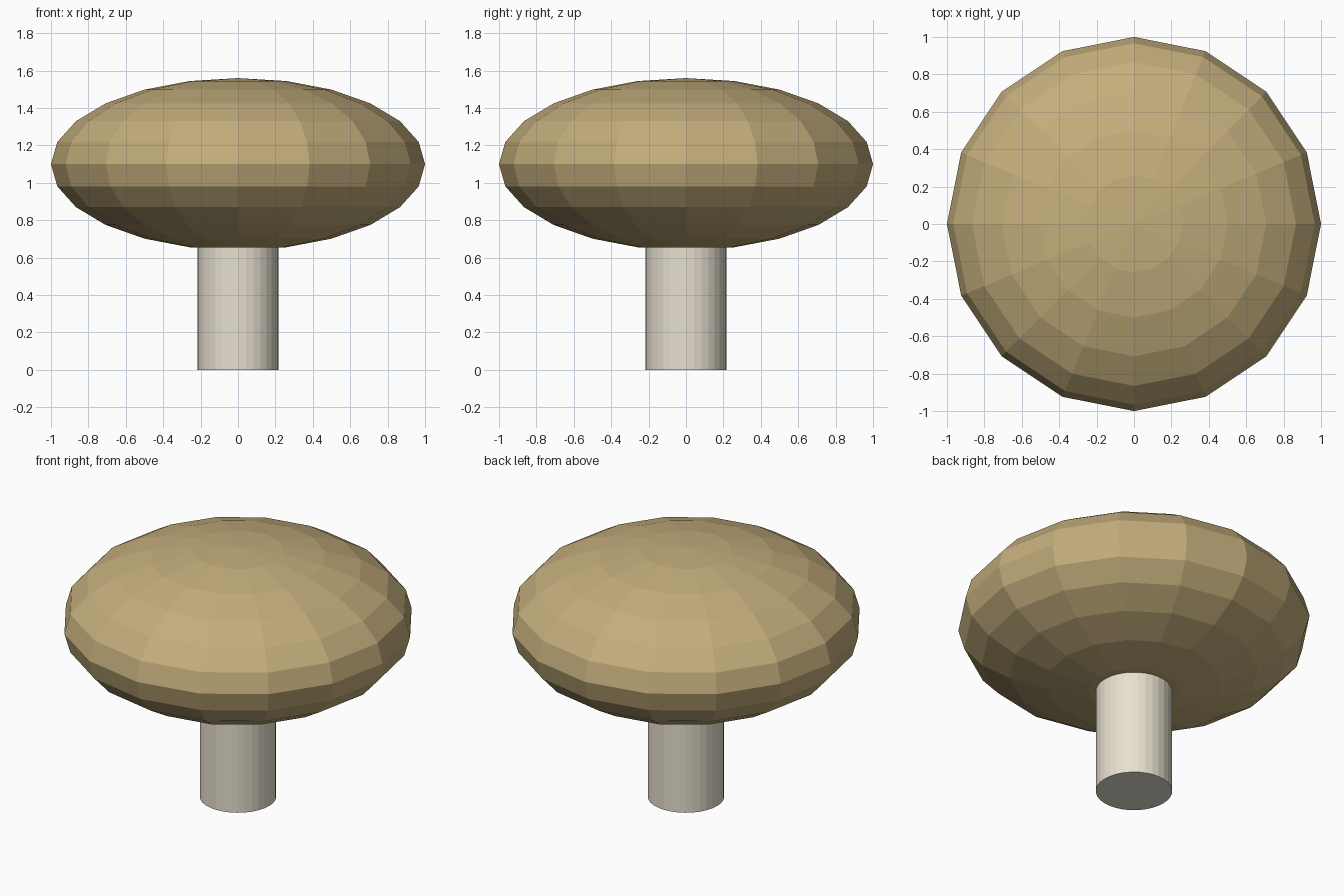
import bpy

if "Cube" in bpy.data.objects:
    bpy.data.objects.remove(bpy.data.objects["Cube"])


def paint(obj, name, color):
    mat = bpy.data.materials.new(name)
    mat.diffuse_color = (*color, 1.0)
    mat.use_nodes = True
    mat.node_tree.nodes["Principled BSDF"].inputs["Base Color"].default_value = mat.diffuse_color
    obj.data.materials.append(mat)


# Round stem, tucked slightly into the cap
STEM_HEIGHT = 0.75
bpy.ops.mesh.primitive_cylinder_add(vertices=32, radius=0.217, depth=STEM_HEIGHT,
                                    location=(0, 0, STEM_HEIGHT / 2))
stem = bpy.context.object
stem.name = "stem"
paint(stem, "stem_cream", (0.80, 0.75, 0.63))

# Flattened, faceted cap
bpy.ops.mesh.primitive_uv_sphere_add(segments=16, ring_count=12, radius=1.0,
                                     location=(0, 0, 1.1))
cap = bpy.context.object
cap.name = "cap"
cap.scale.z = 0.46
bpy.ops.object.transform_apply(location=False, rotation=False, scale=True)
paint(cap, "cap_tan", (0.55, 0.42, 0.20))
